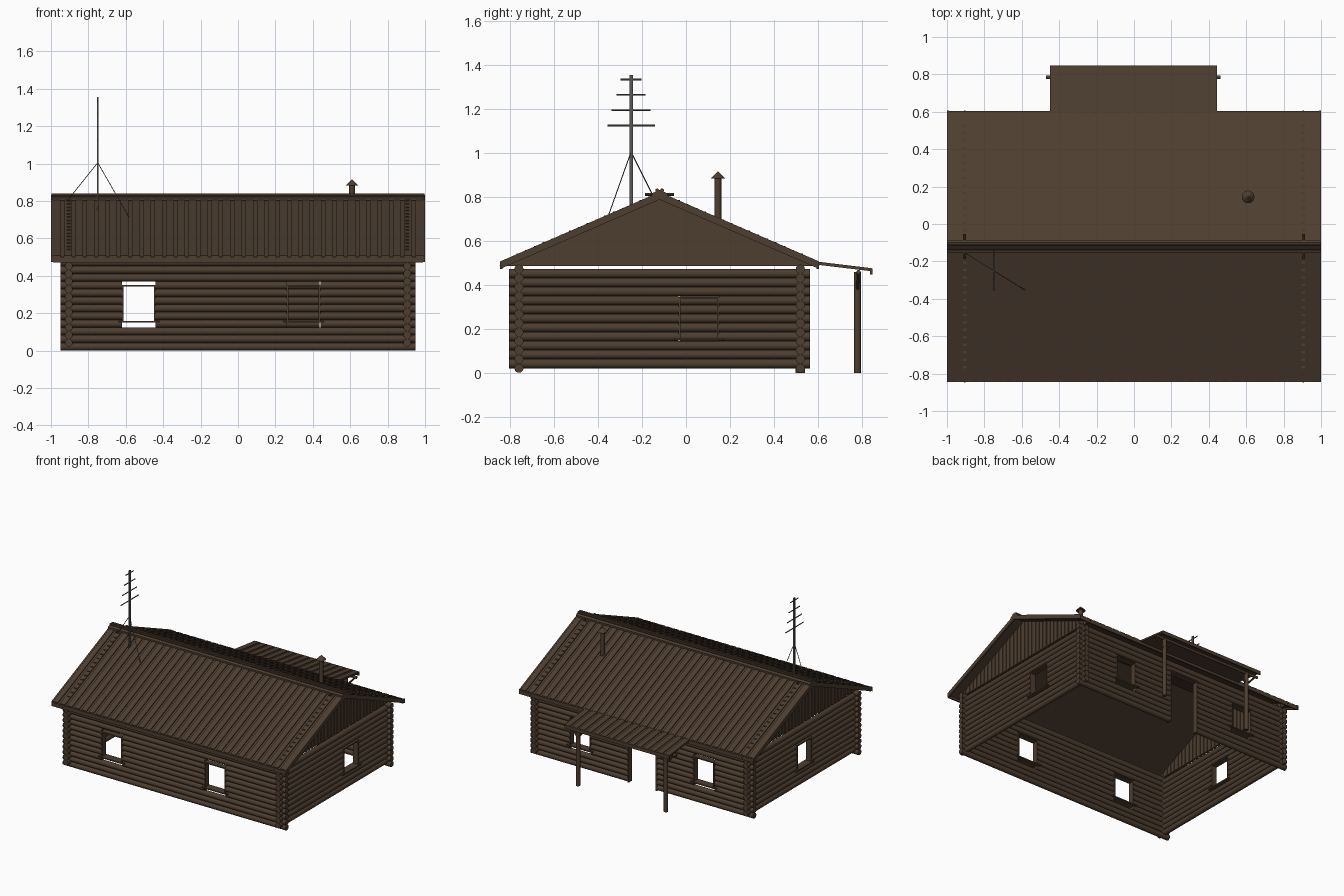
import bpy, bmesh
from mathutils import Vector

if "Cube" in bpy.data.objects:
    bpy.data.objects.remove(bpy.data.objects["Cube"], do_unlink=True)


def material(name, rgb):
    m = bpy.data.materials.new(name)
    m.use_nodes = True
    m.diffuse_color = (*rgb, 1)
    m.node_tree.nodes["Principled BSDF"].inputs["Base Color"].default_value = (*rgb, 1)
    return m


WOOD = material("dark brown wood", (0.075, 0.048, 0.029))
METAL = material("grey metal", (0.1, 0.097, 0.092))


class Part:
    """Collects simple solids into one named object."""

    def __init__(self, name, mat=WOOD):
        self.name, self.mat, self.bm = name, mat, bmesh.new()

    def box(self, lo, hi):
        verts = bmesh.ops.create_cube(self.bm, size=1)["verts"]
        lo, hi = Vector(lo), Vector(hi)
        for v in verts:
            v.co = (lo + hi) / 2 + v.co * (hi - lo)

    def rod(self, a, b, r, r2=None, sides=12):
        a, b = Vector(a), Vector(b)
        verts = bmesh.ops.create_cone(
            self.bm, cap_ends=True, segments=sides, radius1=r,
            radius2=r if r2 is None else r2, depth=(b - a).length)["verts"]
        turn = (b - a).to_track_quat("Z", "Y")
        for v in verts:
            v.co = (a + b) / 2 + turn @ v.co

    def prism(self, outline, x0, x1):
        """Extrudes a (y, z) outline along x."""
        face = self.bm.faces.new([self.bm.verts.new((x0, y, z)) for y, z in outline])
        new = bmesh.ops.extrude_face_region(self.bm, geom=[face])["geom"]
        for v in new:
            if isinstance(v, bmesh.types.BMVert):
                v.co.x = x1

    def done(self):
        bmesh.ops.recalc_face_normals(self.bm, faces=self.bm.faces)
        mesh = bpy.data.meshes.new(self.name)
        self.bm.to_mesh(mesh)
        self.bm.free()
        mesh.materials.append(self.mat)
        ob = bpy.data.objects.new(self.name, mesh)
        bpy.context.collection.objects.link(ob)
        bpy.ops.object.select_all(action="DESELECT")
        ob.select_set(True)
        bpy.context.view_layer.objects.active = ob
        bpy.ops.object.shade_smooth_by_angle(angle=0.7)


PITCH, R = 0.041, 0.021
RIDGE_Y, RIDGE_Z, SLOPE, RUN = -0.12, 0.818, 0.434, 0.72


def log_wall(name, axis, offset, ends, base, rows, openings):
    """Stacked logs; each opening is (start, end, first row, last row)."""
    wall = Part(name)
    for k in range(rows):
        z = base + PITCH * k
        cuts = sorted(o for o in openings if o[2] <= k <= o[3])
        stops = [ends[0]] + [p for o in cuts for p in o[:2]] + [ends[1]]
        for s, e in zip(stops[::2], stops[1::2]):
            if axis == "x":
                wall.rod((s, offset, z), (e, offset, z), R)
            else:
                wall.rod((offset, s, z), (offset, e, z), R)
    wall.done()


def frame(name, axis, offset, s, e, z0, z1, sill=True):
    """Thin casing around an opening, with a projecting sill."""
    p = Part(name)

    def bar(a, b, lo, hi, d=0.022):
        if axis == "x":
            p.box((a, offset - d, lo), (b, offset + d, hi))
        else:
            p.box((offset - d, a, lo), (offset + d, b, hi))
    t = 0.009
    bar(s, s + t, z0, z1)
    bar(e - t, e, z0, z1)
    bar(s, e, z1 - t, z1)
    if sill:
        bar(s - 0.02, e + 0.02, z0 - t / 2, z0 + t / 2, 0.03)
    p.done()


# Log walls with window and door openings
FRONT, BACK, SIDE = -0.76, 0.52, 0.905
front_windows = [(-0.62, -0.44), (0.26, 0.44)]
back_windows = [(-0.62, -0.44), (0.435, 0.615)]
door = (-0.13, 0.12)
log_wall("front_wall", "x", FRONT, (-0.95, 0.95), R, 12, [(*w, 3, 8) for w in front_windows])
log_wall("back_wall", "x", BACK, (-0.95, 0.95), R, 12,
         [(*w, 3, 8) for w in back_windows] + [(*door, 0, 9)])
side_windows = {"left": (SIDE, (-0.035, 0.15)), "right": (-SIDE, (-0.21, -0.03))}
for side, (x, w) in side_windows.items():
    log_wall(side + "_wall", "y", x, (-0.805, 0.565), R + PITCH / 2, 11, [(*w, 3, 7)])
    frame(side + "_window_frame", "y", x, *w, 0.153, 0.345)
for i, w in enumerate(front_windows):
    frame(f"front_window_frame_{i + 1}", "x", FRONT, *w, 0.155, 0.352)
for i, w in enumerate(back_windows):
    frame(f"back_window_frame_{i + 1}", "x", BACK, *w, 0.155, 0.352)
frame("door_frame", "x", BACK, *door, 0, 0.41, sill=False)

# Gables: a thin triangle faced with upright battens
for side, x in (("left", SIDE), ("right", -SIDE)):
    g = Part(side + "_gable")
    half = (RIDGE_Z - 0.015 - 0.487) / SLOPE
    g.prism([(RIDGE_Y - half, 0.487), (RIDGE_Y + half, 0.487),
             (RIDGE_Y, RIDGE_Z - 0.015)], x - 0.005, x + 0.005)
    for k in range(-16, 17):
        y = RIDGE_Y + k * 0.04
        top = RIDGE_Z - SLOPE * abs(y - RIDGE_Y)
        g.box((x - 0.01, y - 0.012, 0.487), (x + 0.01, y + 0.012, top + 0.002))
    g.done()


def sloped(part, a, b, x0, x1, lift, thick):
    """Board running down a slope from (y, z) a to b."""
    (ya, za), (yb, zb) = a, b
    part.prism([(ya, za + lift), (yb, zb + lift),
                (yb, zb + lift - thick), (ya, za + lift - thick)], x0, x1)


# Main roof: under-boards, raised cover boards, edge boards
ridge = (RIDGE_Y, RIDGE_Z)
for name, s in (("front", -1), ("back", 1)):
    roof = Part(name + "_roof")
    eave = (RIDGE_Y + s * RUN, RIDGE_Z - SLOPE * RUN)
    sloped(roof, ridge, eave, -0.995, 0.995, -0.006, 0.012)
    count = 33
    for k in range(count):
        x = -0.97 + 1.94 * k / (count - 1)
        sloped(roof, ridge, eave, x - 0.021, x + 0.021, 0.002, 0.009)
    for x in (-0.994, 0.994):
        tip = (eave[0] + s * 0.006, eave[1] - 0.003)
        sloped(roof, ridge, tip, x - 0.006, x + 0.006, 0.004, 0.034)
    roof.box((-0.99, eave[0] - 0.006, eave[1] - 0.034), (0.99, eave[0] + 0.004, eave[1] - 0.004))
    roof.done()

# Ridge cap with cross pegs near the gables
cap = Part("ridge_cap")
for s in (-1, 1):
    low = (RIDGE_Y + s * 0.035, RIDGE_Z - SLOPE * 0.035)
    sloped(cap, ridge, low, -1, 1, 0.014, 0.014)
    cap.rod((-0.998, RIDGE_Y + s * 0.011, RIDGE_Z + 0.012),
            (0.998, RIDGE_Y + s * 0.011, RIDGE_Z + 0.012), 0.009, sides=8)
    cap.rod((s * 0.908, RIDGE_Y - 0.066, 0.812), (s * 0.908, RIDGE_Y + 0.066, 0.812), 0.007, sides=8)
cap.done()

# Porch roof over the door
porch = Part("porch_roof")
top, lip = (0.57, 0.506), (0.845, 0.473)
sloped(porch, top, lip, -0.45, 0.445, -0.003, 0.008)
for k in range(15):
    x = -0.428 + 0.0607 * k
    sloped(porch, top, lip, x - 0.021, x + 0.021, 0.003, 0.007)
porch.box((-0.45, 0.838, 0.447), (0.445, 0.848, 0.474))
porch.done()

# Porch posts, beam and braces
beam = Part("porch_beam")
beam.rod((-0.47, 0.785, 0.458), (0.463, 0.785, 0.458), 0.01, sides=10)
beam.done()
for side, x in (("left", 0.375), ("right", -0.375)):
    post = Part(side + "_porch_post")
    post.rod((x, 0.78, 0), (x, 0.78, 0.458), 0.016)
    for s in (-1, 1):
        post.rod((x, 0.78, 0.37), (x + s * 0.075, 0.783, 0.455), 0.007, sides=8)
    post.done()

# Chimney pipe with conical cap
chimney = Part("chimney")
chimney.rod((0.61, 0.145, 0.67), (0.61, 0.145, 0.885), 0.016, sides=16)
chimney.rod((0.61, 0.145, 0.883), (0.61, 0.145, 0.915), 0.034, 0.002, sides=16)
chimney.done()

# Aerial: mast, crossbars and guy wires
aerial = Part("aerial", METAL)
mx, my = -0.75, -0.25
aerial.box((mx - 0.005, my - 0.008, 0.745), (mx + 0.005, my + 0.008, 1.355))
for k, half in enumerate((0.108, 0.088, 0.066, 0.047)):
    z = 1.125 + 0.07 * k
    aerial.rod((mx, my - half, z), (mx, my + half, z), 0.004, sides=6)
for foot in ((-0.91, -0.15, 0.805), (-0.585, -0.352, 0.718)):
    aerial.rod((mx, my, 1.005), foot, 0.0022, sides=6)
aerial.done()
